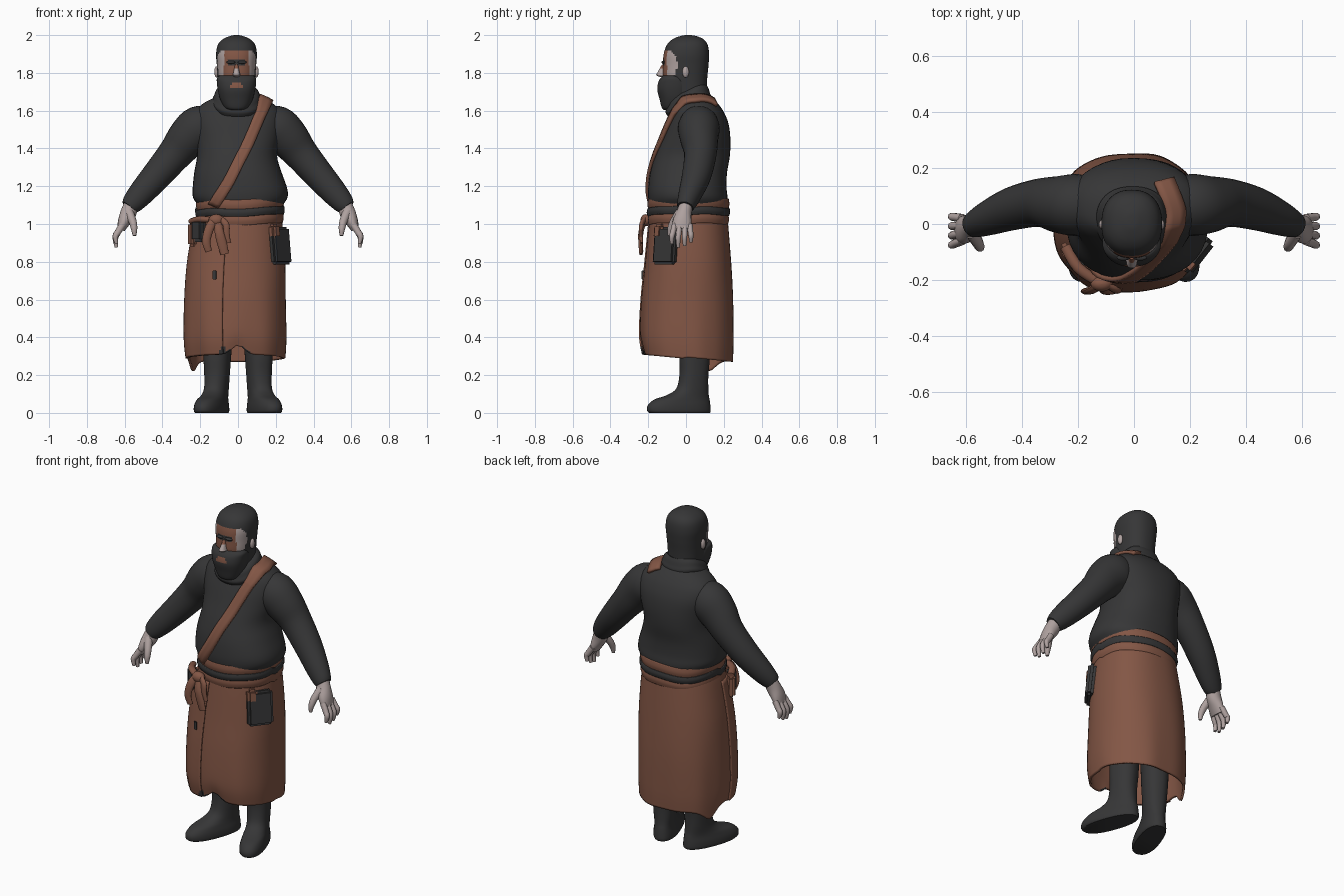
import bpy, bmesh, math
from mathutils import Vector, Matrix
from mathutils.bvhtree import BVHTree

if "Cube" in bpy.data.objects:
    bpy.data.objects.remove(bpy.data.objects["Cube"])


def material(name, rgb):
    m = bpy.data.materials.new(name)
    m.diffuse_color = (*rgb, 1)
    m.use_nodes = True
    m.node_tree.nodes["Principled BSDF"].inputs["Base Color"].default_value = m.diffuse_color
    return m


DARK = material("dark_cloth", (0.037, 0.037, 0.038))
BROWN = material("brown_leather", (0.228, 0.094, 0.06))
SKIN = material("pale_skin", (0.43, 0.36, 0.35))


def make(name, verts, faces, mats, thick=0, rule=None):
    me = bpy.data.meshes.new(name)
    me.from_pydata([tuple(v) for v in verts], [], faces)
    bm = bmesh.new()
    bm.from_mesh(me)
    bmesh.ops.recalc_face_normals(bm, faces=bm.faces)
    bm.to_mesh(me)
    bm.free()
    for m in mats if isinstance(mats, list) else [mats]:
        me.materials.append(m)
    if rule:
        for f in me.polygons:
            f.material_index = rule(f.center)
    me.shade_smooth()
    me.set_sharp_from_angle(angle=math.radians(45))
    ob = bpy.data.objects.new(name, me)
    bpy.context.collection.objects.link(ob)
    if thick:
        mod = ob.modifiers.new("thickness", 'SOLIDIFY')
        mod.thickness, mod.offset = thick, 0
    return ob


def smooth(keys, n):
    """Catmull-Rom samples through the key tuples."""
    out = []
    for i in range(len(keys) - 1):
        a, b, c, d = (keys[min(max(j, 0), len(keys) - 1)] for j in range(i - 1, i + 3))
        for k in range(n):
            t = k / n
            out.append(tuple(q + 0.5 * t * (r - p + t * (2*p - 5*q + 4*r - s + t * (3*(q - r) + s - p)))
                             for p, q, r, s in zip(a, b, c, d)))
    return out + [tuple(keys[-1])]


def skin_rings(name, rings, mats, closed=True, cap=True, **kw):
    n = len(rings[0])
    faces = []
    for i in range(len(rings) - 1):
        for j in range(n if closed else n - 1):
            k = (j + 1) % n
            faces.append((i*n + j, i*n + k, (i+1)*n + k, (i+1)*n + j))
    if cap and closed:
        faces += [tuple(range(n)), tuple(range((len(rings) - 1) * n, len(rings) * n))]
    return make(name, [v for r in rings for v in r], faces, mats, **kw)


def stack(name, keys, mats, n=40, sub=4, p=2.3, arc=None, cap=True, warp=None, **kw):
    """Horizontal oval sections: (z, centre x, half width, front y, back y)."""
    rings = []
    a0, a1 = arc or (0, 360)
    for z, cx, rx, yf, yb in smooth(keys, sub):
        ring = []
        for j in range(n):
            a = math.radians(a0 + (a1 - a0) * j / (n - 1 if arc else n))
            c, s = math.cos(a), math.sin(a)
            v = Vector((cx + rx * math.copysign(abs(c) ** (2 / p), c),
                        (yf + yb) / 2 + (yb - yf) / 2 * math.copysign(abs(s) ** (2 / p), s), z))
            ring.append(warp(v, a) if warp else v)
        rings.append(ring)
    return skin_rings(name, rings, mats, closed=not arc, cap=cap, **kw)


def tube(name, keys, mats, n=16, sub=4, side=1):
    """Swept oval: (x, y, z, radius across, radius along y)."""
    pts = smooth(keys, sub)
    P = [Vector((side * q[0], q[1], q[2])) for q in pts]
    rings = []
    for i, q in enumerate(pts):
        t = (P[min(i + 1, len(P) - 1)] - P[max(i - 1, 0)]).normalized()
        u = t.cross(Vector((0, 1, 0))).normalized()
        v = u.cross(t)
        rings.append([P[i] + u * q[3] * math.cos(2*math.pi*j/n) + v * q[4] * math.sin(2*math.pi*j/n)
                      for j in range(n)])
    return skin_rings(name, rings, mats)


def blob(name, loc, size, mat):
    keys = [(loc[2] + size[2] * math.sin(b), loc[0], size[0] * math.cos(b) + .0005,
             loc[1] - size[1] * math.cos(b) - .0005, loc[1] + size[1] * math.cos(b) + .0005)
            for b in (math.radians(d) for d in range(-90, 91, 20))]
    return stack(name, keys, mat, n=16, sub=1, p=2)


def slab(name, loc, size, turn, mat, lean=0):
    bm = bmesh.new()
    bmesh.ops.create_cube(bm, size=1)
    bm.transform(Matrix.Translation(loc) @ Matrix.Rotation(math.radians(turn), 4, 'Z')
                 @ Matrix.Rotation(math.radians(lean), 4, 'X') @ Matrix.Diagonal((*size, 1)))
    bmesh.ops.bevel(bm, geom=bm.edges[:], offset=min(size) * .3, segments=2, affect='EDGES')
    vs, fs = [v.co.copy() for v in bm.verts], [[v.index for v in f.verts] for f in bm.faces]
    bm.free()
    return make(name, vs, fs, mat)


# Sweater body
torso = stack("sweater", [
    (1.06, .01, .205, -.17, .20), (1.1, .012, .225, -.192, .217), (1.14, .012, .25, -.2, .22),
    (1.19, .01, .25, -.2, .215), (1.27, 0, .232, -.19, .217), (1.36, -.005, .212, -.165, .232),
    (1.45, 0, .222, -.13, .235), (1.53, 0, .235, -.1, .225), (1.59, 0, .228, -.075, .202),
    (1.63, 0, .195, -.058, .175), (1.66, 0, .145, -.045, .145), (1.685, 0, .08, -.02, .11)], DARK)


# Head with painted face
def face_rule(c):
    x, z = abs(c.x + .008), c.z
    if not 1.77 < z < 1.915 or c.y > -.045 - 6 * (z - 1.845) ** 2:
        return 0
    if x > .066:
        return 2
    if 1.838 < z < 1.866 and x < .048:
        return 0
    return 1


stack("head", [
    (1.60, -.008, .08, -.05, .10), (1.66, -.008, .09, -.07, .11), (1.72, -.008, .095, -.1, .11),
    (1.78, -.008, .10, -.122, .113), (1.84, -.008, .104, -.122, .119), (1.90, -.008, .108, -.118, .122),
    (1.95, -.008, .098, -.1, .114), (1.98, -.008, .07, -.068, .09), (1.997, -.008, .028, -.022, .047),
    (2.0, -.008, .003, .01, .016)], [DARK, BROWN, SKIN], n=64, sub=6, rule=face_rule)
stack("nose", [(1.778, -.008, .01, -.135, -.1), (1.787, -.008, .02, -.157, -.1),
               (1.8, -.008, .017, -.153, -.1), (1.845, -.008, .008, -.127, -.1)],
      [SKIN, BROWN], n=14, rule=lambda c: int(c.z > 1.825))
for s in (-1, 1):
    blob("ear", (-.008 + s * .105, -.002, 1.805), (.012, .017, .03), SKIN)
    blob("eyebrow", (-.008 + s * .03, -.12, 1.856), (.024, .01, .008), DARK)

# Beard with mouth
stack("beard", [
    (1.603, -.008, .03, -.115, -.04), (1.615, -.008, .062, -.128, -.01), (1.66, -.008, .086, -.14, .02),
    (1.71, -.008, .099, -.152, .03), (1.75, -.008, .104, -.147, .02), (1.772, -.008, .103, -.135, .0),
    (1.785, -.008, .09, -.122, -.01)], [DARK, BROWN], n=64, sub=5,
    rule=lambda c: int(c.y < -.1 and abs(c.x + .008) < .03 and 1.718 < c.z < 1.748))


# Rolled collar, higher at the back and sides
def collar_tilt(v, a):
    return v + Vector((0, 0, .38 * v.y + 1.2 * v.x ** 2 + .005 * math.sin(3 * a)))


stack("collar", [(1.6, -.005, .118, -.095, .13), (1.625, -.005, .13, -.108, .134),
                 (1.65, -.005, .122, -.104, .127), (1.675, -.005, .113, -.098, .12),
                 (1.695, -.005, .096, -.085, .112)], DARK, warp=collar_tilt)

# Arms and hands
for s in (-1, 1):
    tube("sleeve", [(.12, .07, 1.53, .09, .09), (.2, .068, 1.51, .118, .11), (.265, .07, 1.455, .11, .102),
                    (.335, .076, 1.37, .091, .086), (.432, .055, 1.255, .079, .077),
                    (.515, .022, 1.16, .068, .062), (.56, .002, 1.108, .056, .05),
                    (.577, -.004, 1.088, .045, .043)], DARK, n=28, side=s)
    tube("palm", [(.562, .003, 1.11, .038, .036), (.58, -.01, 1.06, .042, .04),
                  (.602, -.02, 1.015, .034, .05), (.62, -.022, .97, .021, .05)], SKIN, side=s)
    for i in range(4):
        y = -.06 + i * .027
        low = .02 * abs(i - 1.3)
        tube("finger", [(.612, y, .995, .018, .015), (.637, y * 1.15, .955, .017, .015),
                        (.649, y * 1.25, .92 + low * .5, .015, .014), (.643, y * 1.25, .87 + low, .009, .009)],
             SKIN, n=10, side=s)
    tube("thumb", [(.58, -.03, 1.065, .026, .024), (.558, -.065, 1.015, .021, .02),
                   (.55, -.083, .975, .017, .016), (.548, -.088, .938, .009, .009)], SKIN, n=10, side=s)

# Legs and boots, toes turned out
for s in (-1, 1):
    turn = Matrix.Rotation(s * math.radians(20), 4, 'Z')
    off = Vector((s * .11, .045, 0))
    stack("boot", [(0, 0, .066, -.252, .084), (.012, 0, .071, -.264, .088), (.04, 0, .07, -.26, .086),
                   (.07, 0, .064, -.225, .082), (.095, 0, .06, -.15, .077), (.13, 0, .06, -.098, .074),
                   (.2, 0, .064, -.08, .073), (.28, 0, .069, -.08, .08), (.34, 0, .072, -.08, .082),
                   (.6, 0, .08, -.09, .09)], DARK, n=32, warp=lambda v, a: turn @ v + off)


# Long wrap skirt with folds, uneven hem and a dropped left corner
def hem(v, a):
    w = min(max((.75 - v.z) / .45, 0), 1)
    k = 1 + .014 * w * math.sin(6 * a + 1.3 * v.z) + .006 * w * math.sin(11 * a)
    z = v.z - .1 * w * v.y
    if v.y < 0:
        z += w ** 3 * (.05 * math.exp(-(v.x / .045) ** 2) - .008)
    if v.x < -.1:
        z -= .062 * w ** 3 * math.exp(-((v.y - .12) / .045) ** 2)
    return Vector((v.x * k, v.y * k, z))


def lining(c):
    return int(c.y < 0 and -.1 < c.x < .07 and c.z < .335 + .012 * math.sin(60 * c.x))


skirt_keys = [(1.07, .008, .208, -.178, .21), (1.0, .004, .225, -.19, .217), (.8, -.006, .25, -.21, .233),
              (.6, -.012, .258, -.23, .245), (.4, -.012, .26, -.238, .247), (.295, -.01, .252, -.222, .243)]
stack("skirt", skirt_keys, [BROWN, DARK], n=72, sub=6, cap=False, warp=hem, thick=.012, rule=lining)
stack("skirt_flap", [(z, x, r + .01, f - .01, b + .01) for z, x, r, f, b in skirt_keys[1:]], [BROWN, DARK],
      n=32, sub=6, arc=(185, 258), warp=hem, thick=.01, rule=lining)
slab("skirt_patch", (-.125, -.229, .73), (.02, .009, .05), -10, DARK)


# Sashes and belt
def wave(v, a):
    return v + Vector((0, 0, .006 * math.sin(2 * a + .5) + .003 * math.sin(5 * a) + .06 * v.x * (v.y < 0)))


for name, z0, z1, grow, mat in (("upper_sash", 1.08, 1.132, .006, BROWN), ("belt", 1.047, 1.083, .01, DARK),
                                ("lower_sash", 1.0, 1.048, .004, BROWN)):
    zm = (z0 + z1) / 2
    stack(name, [(z0, .01, .213 + grow, -.184 - grow, .211 + grow),
                 (zm, .01, .219 + grow, -.19 - grow, .216 + grow),
                 (z1, .01, .217 + grow, -.187 - grow, .212 + grow)], mat, n=56, cap=False, warp=wave, thick=.016)

# Knot and hanging tails
blob("sash_knot", (-.115, -.213, 1.02), (.04, .028, .032), BROWN)
tube("sash_tail", [(-.12, -.215, 1.03, .02, .012), (-.15, -.235, .98, .024, .013),
                   (-.168, -.24, .91, .022, .012), (-.155, -.235, .855, .018, .009)], BROWN, n=12)
tube("sash_tail", [(-.11, -.215, 1.03, .018, .012), (-.1, -.238, .96, .024, .013),
                   (-.085, -.24, .9, .026, .012), (-.07, -.238, .84, .022, .009)], BROWN, n=12)
tube("sash_loop", [(-.1, -.215, 1.03, .016, .012), (-.065, -.235, 1.0, .018, .012),
                   (-.06, -.238, .95, .016, .01), (-.05, -.235, .9, .012, .008)], BROWN, n=12)

# Hip pouches
slab("right_pouch", (.222, -.108, .885), (.145, .045, .2), 52, DARK, -6)
slab("right_pouch_flap", (.192, -.14, .96), (.06, .05, .08), 50, BROWN, -6)
slab("left_pouch", (-.207, -.14, .965), (.08, .05, .12), -46, DARK)
slab("left_pouch_side", (-.237, -.095, .945), (.06, .045, .13), -60, BROWN)
tube("left_pouch_roll", [(-.245, -.08, 1.015, .016, .02), (-.2, -.155, 1.025, .018, .02),
                         (-.13, -.205, 1.02, .014, .018)], BROWN, n=12)

# Shoulder strap laid over the sweater
bvh = BVHTree.FromPolygons([v.co.copy() for v in torso.data.vertices],
                           [tuple(f.vertices) for f in torso.data.polygons])
rows = []


def lay(start, ray):
    hit, normal = bvh.ray_cast(Vector(start), Vector(ray))[:2]
    if hit is None:
        return None
    if normal.dot(Vector(ray)) > 0:
        normal = -normal
    return hit + normal * .008


front = [(-.125, 1.1), (-.05, 1.22), (0, 1.32), (.05, 1.42), (.1, 1.54), (.122, 1.59)]
over = [(.14, -.01), (.145, .04), (.13, .09), (.105, .15)]
for x, z in smooth(front, 5):
    rows.append([lay((x + k * .026, -2, z - k * .012), (0, 1, 0)) for k in (-1, -.33, .33, 1)])
for x, y in smooth(over, 4):
    rows.append([lay((x + k * .033, y + k * .008, 3), (0, 0, -1)) for k in (-1, -.33, .33, 1)])
skin_rings("shoulder_strap", [r for r in rows if all(r)], BROWN, closed=False, thick=.018)
